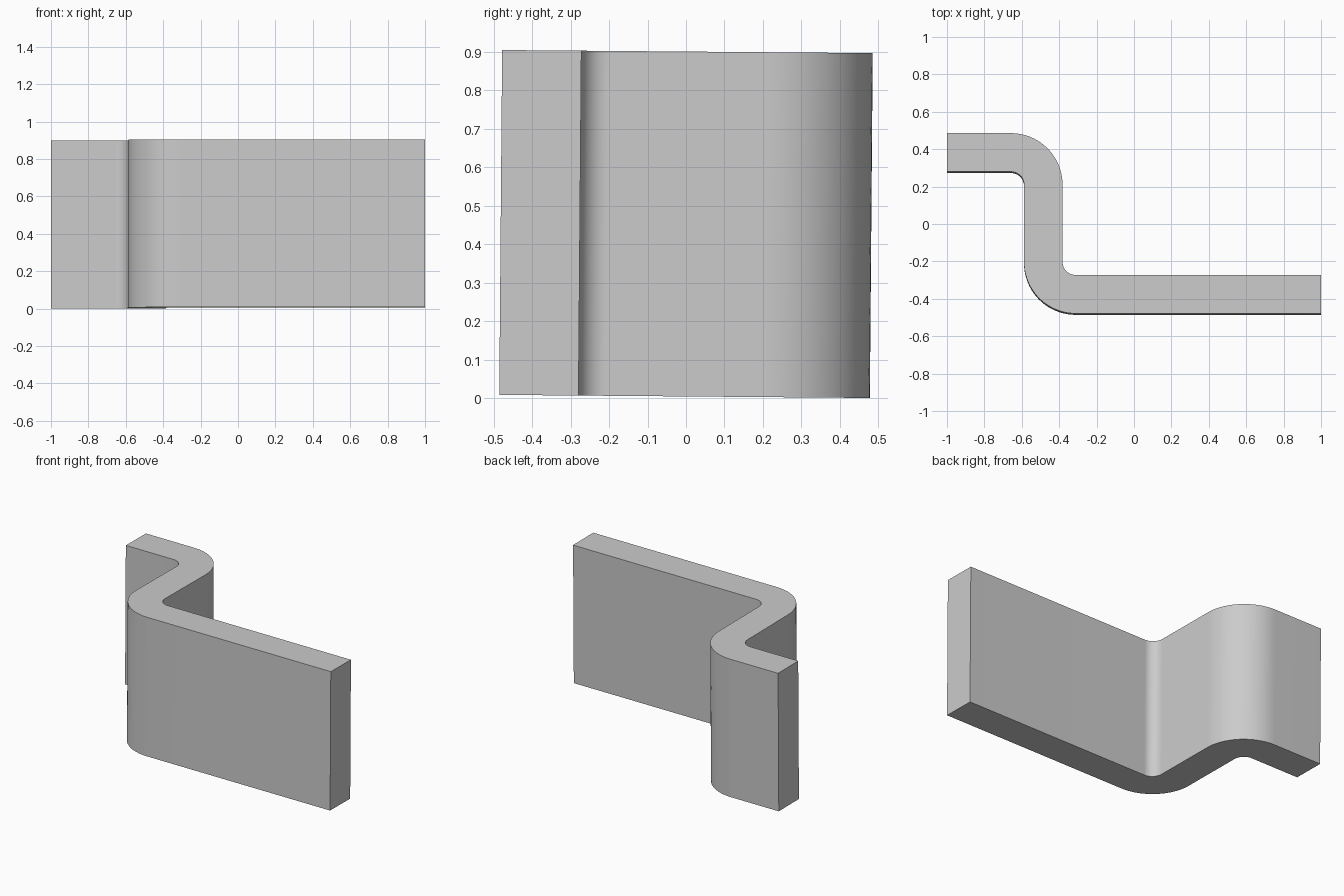
import bpy, bmesh, math
from mathutils import Matrix, Vector

cube = bpy.data.objects.get("Cube")
if cube:
    bpy.data.objects.remove(cube)

HALF_LENGTH, HALF_DEPTH, HEIGHT = 1.0, 0.482, 0.897
HALF_THICK = 0.103
WEB_X = -0.485            # centre of the cross wall
BEND = 0.173              # centreline bend radius
TILT = -0.0083            # slight lean of the whole part
STEPS = 20

# Material
grey = bpy.data.materials.new("light_grey")
grey.use_nodes = True
colour = (0.6, 0.6, 0.6, 1)
grey.diffuse_color = colour
grey.node_tree.nodes["Principled BSDF"].inputs["Base Color"].default_value = colour


def arc(cx, cy, radius, start, end):
    angles = [math.radians(start + (end - start) * i / STEPS) for i in range(STEPS + 1)]
    return [(cx + radius * math.cos(a), cy + radius * math.sin(a)) for a in angles]


def side(offset):
    """One edge of the bent strip, from back right to front left."""
    plate_y = HALF_DEPTH - HALF_THICK
    bend_y = plate_y - BEND
    return ([(-HALF_LENGTH, plate_y + offset)]
            + arc(WEB_X - BEND, bend_y, BEND + offset, 90, 0)
            + arc(WEB_X + BEND, -bend_y, BEND - offset, 180, 270)
            + [(HALF_LENGTH, -plate_y + offset)])


# Bent strip: closed outline extruded upward
bm = bmesh.new()
outline = side(HALF_THICK) + side(-HALF_THICK)[::-1]
base = bm.faces.new([bm.verts.new((x, y, 0)) for x, y in outline])
top = bmesh.ops.extrude_face_region(bm, geom=[base])["geom"]
bmesh.ops.translate(bm, verts=[v for v in top if isinstance(v, bmesh.types.BMVert)],
                    vec=(0, 0, HEIGHT))
bmesh.ops.recalc_face_normals(bm, faces=bm.faces)

# Lean about the middle, then rest on the ground
middle = Vector((0, 0, HEIGHT / 2))
bmesh.ops.rotate(bm, verts=bm.verts, cent=middle, matrix=Matrix.Rotation(TILT, 3, "X"))
lowest = min(v.co.z for v in bm.verts)
bmesh.ops.translate(bm, verts=bm.verts, vec=(0, 0, -lowest))

mesh = bpy.data.meshes.new("bent_strip")
bm.to_mesh(mesh)
bm.free()
mesh.materials.append(grey)
strip = bpy.data.objects.new("bent_strip", mesh)
bpy.context.collection.objects.link(strip)

# Smooth bends with sharp rims
bpy.ops.object.select_all(action="DESELECT")
strip.select_set(True)
bpy.context.view_layer.objects.active = strip
bpy.ops.object.shade_smooth_by_angle(angle=math.radians(30))
